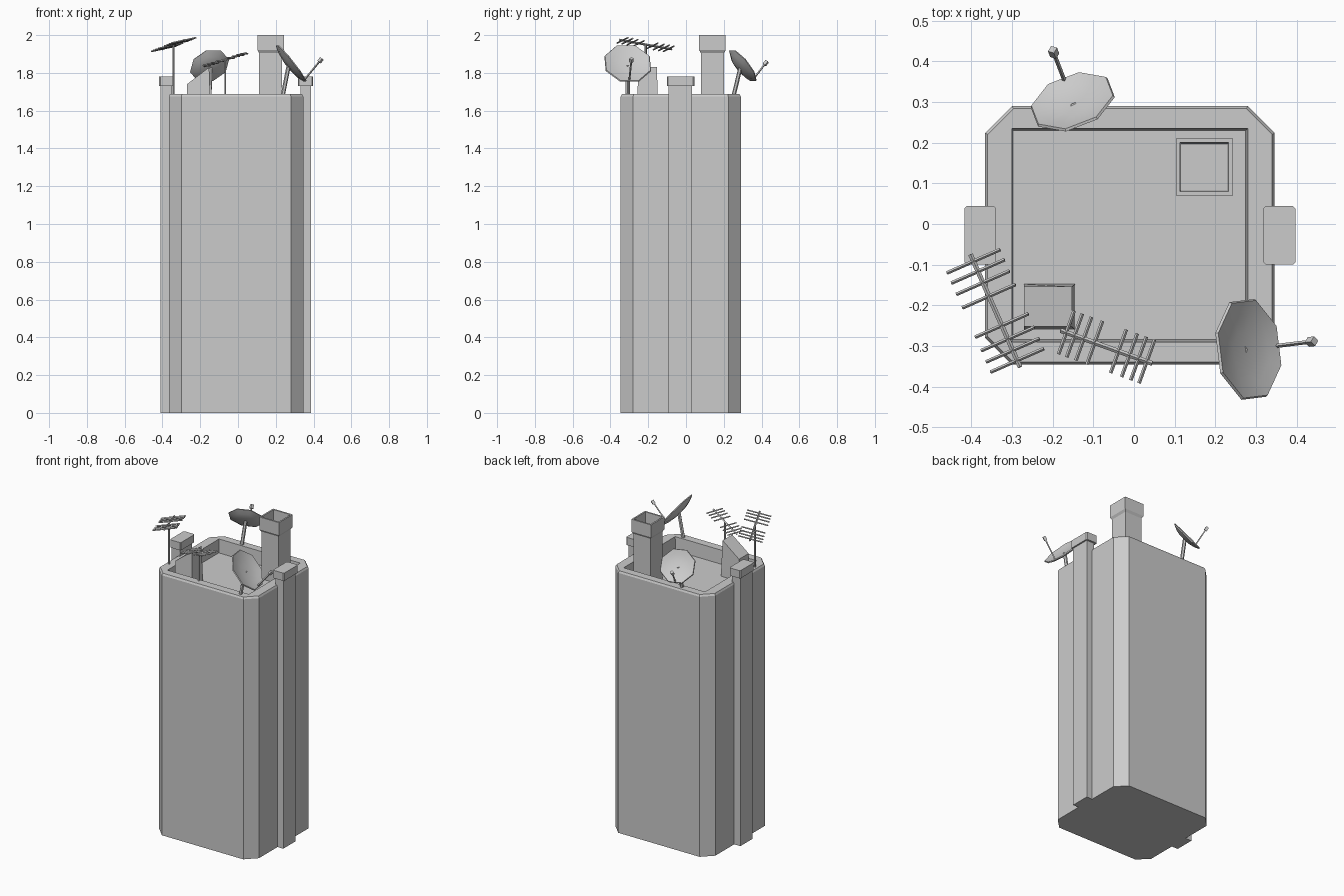
import bpy, bmesh, math
from mathutils import Vector, Matrix

if "Cube" in bpy.data.objects:
    bpy.data.objects.remove(bpy.data.objects["Cube"])


def finish(name, bm, smooth=False):
    bmesh.ops.recalc_face_normals(bm, faces=bm.faces[:])
    me = bpy.data.meshes.new(name)
    bm.to_mesh(me)
    bm.free()
    ob = bpy.data.objects.new(name, me)
    bpy.context.collection.objects.link(ob)
    if smooth:
        bpy.ops.object.select_all(action='DESELECT')
        ob.select_set(True)
        bpy.context.view_layer.objects.active = ob
        bpy.ops.object.shade_smooth_by_angle(angle=math.radians(35))
    return ob


def add_box(bm, lo, hi):
    lo, hi = Vector(lo), Vector(hi)
    m = Matrix.Translation((lo + hi) / 2) @ Matrix.Diagonal((*(hi - lo), 1))
    return bmesh.ops.create_cube(bm, size=1, matrix=m)['verts']


def add_rod(bm, a, b, r, n=4):
    a, b = Vector(a), Vector(b)
    d = b - a
    m = Matrix.Translation((a + b) / 2) @ d.to_track_quat('Z', 'Y').to_matrix().to_4x4()
    bmesh.ops.create_cone(bm, cap_ends=True, segments=n, radius1=r, radius2=r,
                          depth=d.length, matrix=m)


def bridge(bm, a, b):
    for i in range(len(a)):
        j = (i + 1) % len(a)
        bm.faces.new((a[i], a[j], b[j], b[i]))


# Tower: chamfered block, bevelled rim, sunken rectangular roof
bm = bmesh.new()


def outline(z, d):
    x0, x1, y0, y1, c = -0.366 + d, 0.346 - d, -0.346 + d, 0.29 - d, 0.066 - d * 0.4
    pts = [(x0, y0 + c), (x0 + c, y0), (x1 - c, y0), (x1, y0 + c),
           (x1, y1 - c), (x1 - c, y1), (x0 + c, y1), (x0, y1 - c)]
    return [bm.verts.new((x, y, z)) for x, y in pts]


def rect(x0, x1, y0, y1, z):
    return [bm.verts.new(p) for p in ((x0, y0, z), (x1, y0, z), (x1, y1, z), (x0, y1, z))]


base, wall, rim = outline(0, 0), outline(1.675, 0), outline(1.687, 0.006)
inner = rect(-0.3, 0.28, -0.29, 0.235, 1.687)
floor = rect(-0.298, 0.274, -0.284, 0.23, 1.6)
bm.faces.new(base)
bridge(bm, base, wall)
bridge(bm, wall, rim)
for k in range(4):
    n = (k + 1) % 4
    bm.faces.new((rim[2 * k], rim[2 * k + 1], inner[k]))
    bm.faces.new((rim[2 * k + 1], rim[2 * n], inner[n], inner[k]))
bridge(bm, inner, floor)
bm.faces.new(floor)
finish("tower", bm)

# Side pilasters with caps
for name, xa, xb, ca, cb in (("left", -0.41, -0.35, -0.417, -0.339),
                             ("right", 0.33, 0.387, 0.318, 0.397)):
    bm = bmesh.new()
    add_box(bm, (xa, -0.092, 0), (xb, 0.032, 1.735))
    finish(name + "_pilaster", bm)
    bm = bmesh.new()
    add_box(bm, (ca, -0.1, 1.73), (cb, 0.044, 1.78))
    vertical = [e for e in bm.edges if abs(e.verts[0].co.z - e.verts[1].co.z) > 0.01]
    bmesh.ops.bevel(bm, geom=vertical, offset=0.006, segments=1, affect='EDGES')
    finish(name + "_pilaster_cap", bm)

# Chimney with hollow cap
bm = bmesh.new()
cx, cy = 0.173, 0.14
loops = [rect(cx - h, cx + h, cy - h, cy + h, z) for h, z in
         ((0.061, 1.6), (0.061, 1.905), (0.07, 1.92), (0.07, 2.0), (0.06, 2.0), (0.057, 1.9))]
for a, b in zip(loops, loops[1:]):
    bridge(bm, a, b)
bm.faces.new(loops[0])
bm.faces.new(loops[-1])
finish("chimney", bm)

# Roof hatch with a sloping top
bm = bmesh.new()
for v in add_box(bm, (-0.27, -0.26, 1.6), (-0.145, -0.148, 1.83)):
    if v.co.z > 1.7:
        v.co.y += 0.008 if v.co.y < -0.2 else -0.006
        if v.co.x < -0.2:
            v.co.z = 1.74
        else:
            v.co.x -= 0.008
finish("roof_hatch", bm)


# Satellite dishes: eight-sided shallow bowl, pole, feed arm
def dish(name, centre, azimuth, elev, apothem, foot):
    c = Vector(centre)
    a, e = math.radians(azimuth), math.radians(elev)
    nrm = Vector((math.cos(e) * math.cos(a), math.cos(e) * math.sin(a), math.sin(e)))
    h = Vector((-math.sin(a), math.cos(a), 0))
    up = nrm.cross(h)
    m = Matrix((h, up, nrm)).transposed().to_4x4()
    m.translation = c
    R = apothem / math.cos(math.pi / 8)
    bm = bmesh.new()
    rings = []
    for f, z in ((0.35, -0.016), (0.7, -0.009), (0.97, 0.001), (1, -0.005),
                 (0.7, -0.019), (0.35, -0.027)):
        rings.append([bm.verts.new((f * R * math.cos((k + 0.5) * math.pi / 4),
                                    f * R * math.sin((k + 0.5) * math.pi / 4), z))
                      for k in range(8)])
    for p, q in zip(rings, rings[1:]):
        bridge(bm, p, q)
    bm.faces.new(rings[0])
    bm.faces.new(rings[-1])
    bm.transform(m)
    finish(name + "_dish", bm, True)

    bm = bmesh.new()
    add_rod(bm, foot, c - nrm * 0.02, 0.011, 6)
    finish(name + "_dish_pole", bm)

    down = up if up.z < 0 else -up
    az = Vector((math.cos(a), math.sin(a), 0))
    start = c + down * apothem * 0.92
    d = (az * 0.64 + Vector((0, 0, 0.77))).normalized()
    tip = start + d * apothem * 1.05
    bm = bmesh.new()
    add_rod(bm, start, tip, 0.005)
    add_rod(bm, tip - d * 0.006, tip + d * 0.018, 0.012)
    finish(name + "_dish_feed", bm)


dish("back", (-0.152, 0.303, 1.84), 111, 37, 0.101, (-0.15, 0.25, 1.67))
dish("front", (0.284, -0.308, 1.852), 7, 38, 0.121, (0.235, -0.312, 1.67))


# Roof aerials: mast, sloped boom, two groups of four rods
def aerial(name, a, b, half, tilt):
    a, b = Vector(a), Vector(b)
    mid = (a + b) / 2
    side = Vector((a.y - b.y, b.x - a.x, 0)).normalized()
    side.z = tilt
    side = side.normalized() * half
    bm = bmesh.new()
    add_rod(bm, (mid.x, mid.y, 1.67), mid, 0.006, 6)
    finish(name + "_mast", bm)
    bm = bmesh.new()
    add_rod(bm, a, b, 0.006)
    for t in (0.06, 0.15, 0.25, 0.37, 0.63, 0.75, 0.85, 0.94):
        p = a.lerp(b, t)
        add_rod(bm, p - side, p + side, 0.0045)
    finish(name + "_rods", bm)


aerial("left_aerial", (-0.402, -0.075, 1.925), (-0.28, -0.352, 1.975), 0.073, 0.2)
aerial("front_aerial", (-0.18, -0.262, 1.835), (0.045, -0.343, 1.905), 0.057, 0.0)
